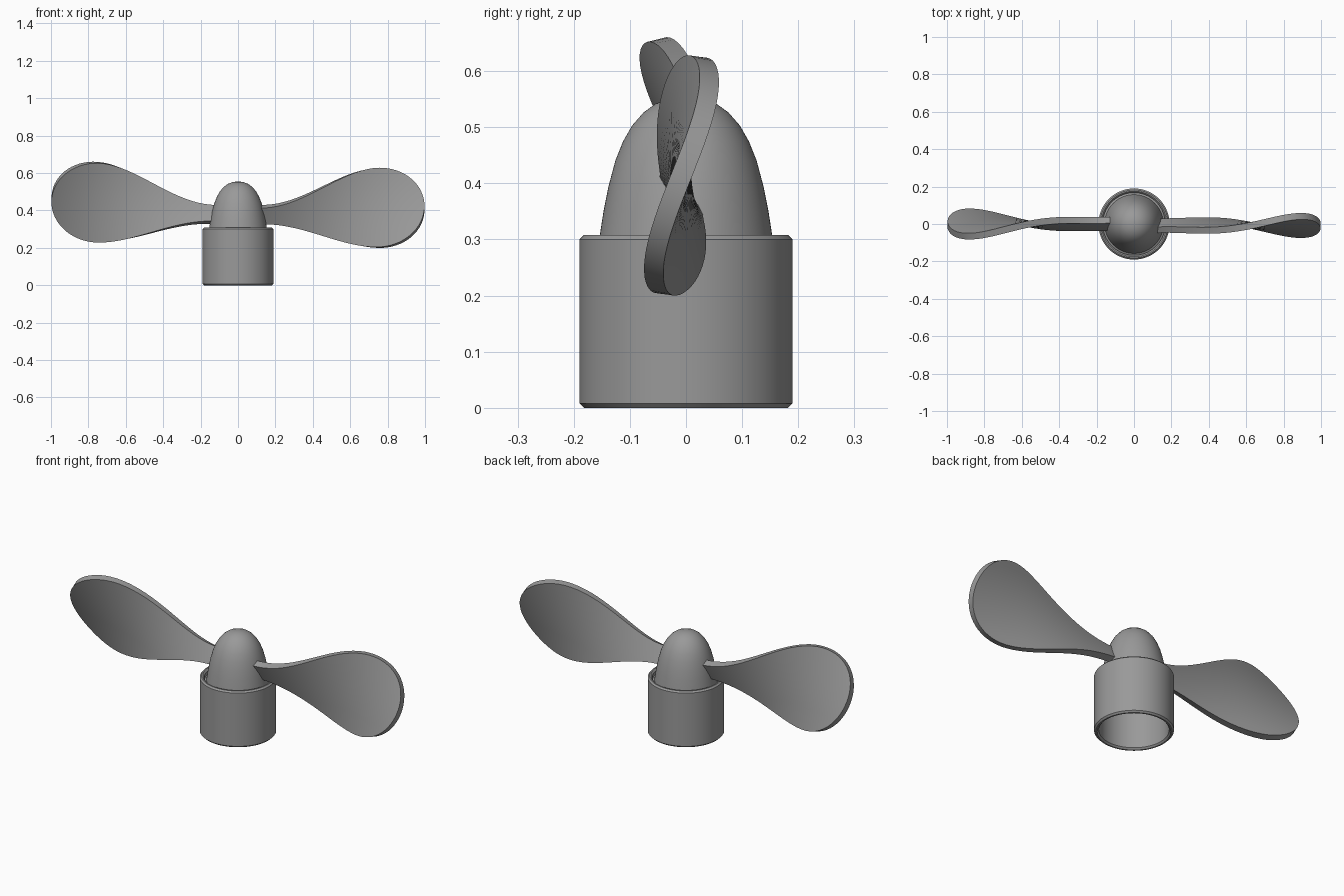
import bpy, bmesh, math

cube = bpy.data.objects.get("Cube")
if cube:
    bpy.data.objects.remove(cube, do_unlink=True)

grey = bpy.data.materials.new("plain grey")
grey.use_nodes = True
GREY = (0.32, 0.32, 0.32, 1)
grey.diffuse_color = GREY
grey.node_tree.nodes["Principled BSDF"].inputs["Base Color"].default_value = GREY


def finish(bm, name, angle=30):
    bmesh.ops.remove_doubles(bm, verts=bm.verts, dist=1e-5)
    bmesh.ops.recalc_face_normals(bm, faces=bm.faces)
    mesh = bpy.data.meshes.new(name)
    bm.to_mesh(mesh)
    bm.free()
    mesh.materials.append(grey)
    ob = bpy.data.objects.new(name, mesh)
    bpy.context.collection.objects.link(ob)
    bpy.ops.object.select_all(action='DESELECT')
    bpy.context.view_layer.objects.active = ob
    ob.select_set(True)
    bpy.ops.object.shade_smooth_by_angle(angle=math.radians(angle))
    return ob


def lathe(name, profile, steps=72):
    """Spin an (r, z) profile about the z axis."""
    bm = bmesh.new()
    verts = [bm.verts.new((r, 0, z)) for r, z in profile]
    edges = [bm.edges.new(pair) for pair in zip(verts, verts[1:])]
    bmesh.ops.spin(bm, geom=verts + edges, cent=(0, 0, 0), axis=(0, 0, 1),
                   angle=2 * math.pi, steps=steps)
    return finish(bm, name)


# Hollow cylindrical collar with chamfered rims
R, H, INNER, C = 0.19, 0.308, 0.167, 0.008
lathe("collar", [(INNER, C), (INNER + C, 0), (R - C, 0), (R, C), (R, H - C),
                 (R - C, H), (INNER + C, H), (INNER, H - C), (INNER, C)])

# Bullet-shaped hub seated inside the collar
lathe("hub", [(0, 0.26), (INNER, 0.26), (INNER, 0.28), (0.157, 0.285), (0.154, 0.305),
              (0.147, 0.35), (0.138, 0.395), (0.126, 0.44), (0.112, 0.475),
              (0.096, 0.503), (0.076, 0.526), (0.054, 0.542), (0.028, 0.552), (0, 0.555)])

# Twisted blades: ease out to the widest point, then round off to the tip
ROOT, WIDE, TIP = 0.12, 0.75, 0.997


def half_width(x):
    if x > WIDE:
        return 0.212 * math.sqrt(max(0, 1 - ((x - WIDE) / (TIP - WIDE)) ** 2))
    return 0.043 + 0.169 * ease(x)


def ease(x):
    t = min(1, (x - ROOT) / (WIDE - ROOT)) ** 1.07
    return t * t * (3 - 2 * t)


def blade(name, side, lift, slope_root, slope_gain, shift):
    bm = bmesh.new()
    inner = [ROOT + (WIDE - ROOT) * i / 20 for i in range(20)]
    outer = [WIDE + (TIP - WIDE) * math.sin(math.pi / 2 * i / 16) for i in range(17)]
    rows = []
    for x in inner + outer:
        along = (x - ROOT) / (TIP - ROOT)
        slope = slope_root + slope_gain * along
        centre = 0.378 + 0.036 * ease(x) + lift * along
        row = []
        for j in range(13):
            dz = half_width(x) * (j / 6 - 1)
            y = dz * slope + shift
            row.append(bm.verts.new((side * x, side * y, centre + dz)))
        rows.append(row)
    for a, b in zip(rows, rows[1:]):
        for j in range(12):
            bm.faces.new((a[j], b[j], b[j + 1], a[j + 1]))
    ob = finish(bm, name, 40)
    solid = ob.modifiers.new("thickness", 'SOLIDIFY')
    solid.thickness = 0.036
    solid.offset = 0
    # Crisp rim around smooth faces
    split = ob.modifiers.new("crisp rim", 'EDGE_SPLIT')
    split.split_angle = math.radians(40)


blade("left_blade", 1, 0, -0.55, 0.95, -0.008)
blade("right_blade", -1, 0.042, -0.5, 1.0, 0)
